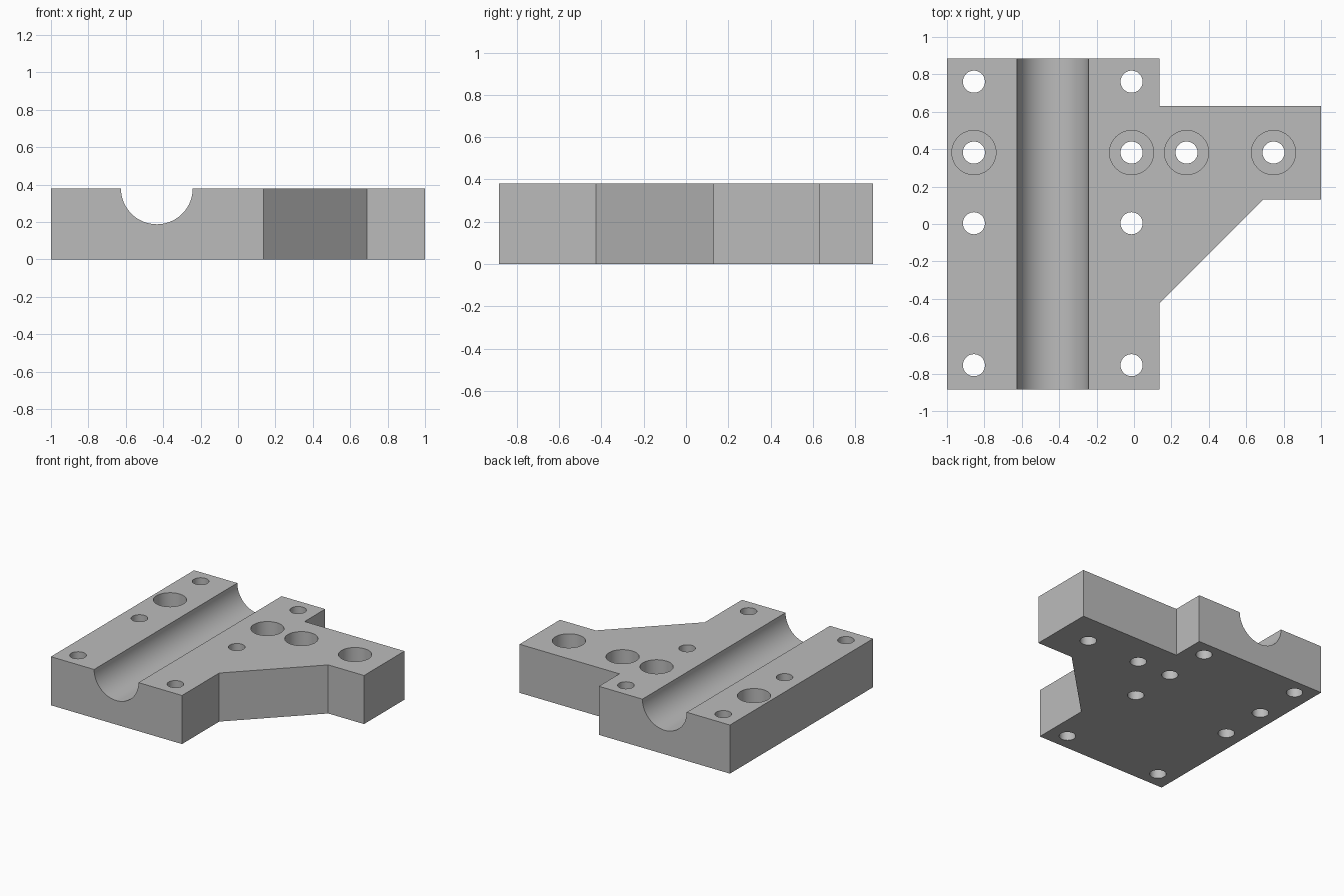
import bpy
import bmesh
from math import radians
from mathutils import Matrix, Vector

if "Cube" in bpy.data.objects:
    bpy.data.objects.remove(bpy.data.objects["Cube"], do_unlink=True)

HEIGHT = 0.38
HOLE_R, BORE_R, BORE_DEPTH = 0.059, 0.118, 0.115
GROOVE_X, GROOVE_R = -0.434, 0.192

grey = bpy.data.materials.new("plain grey")
grey.use_nodes = True
colour = (0.5, 0.5, 0.5, 1)
grey.diffuse_color = colour
grey.node_tree.nodes["Principled BSDF"].inputs["Base Color"].default_value = colour


def make_object(name, bm):
    mesh = bpy.data.meshes.new(name)
    bm.to_mesh(mesh)
    bm.free()
    mesh.materials.append(grey)
    obj = bpy.data.objects.new(name, mesh)
    bpy.context.collection.objects.link(obj)
    return obj


def cut_cylinder(target, centre, radius, length, segments=48, axis="Z"):
    """Subtract one cylinder from the target, then drop the cutter."""
    bm = bmesh.new()
    turn = Matrix.Rotation(radians(90), 4, "X") if axis == "Y" else Matrix()
    bmesh.ops.create_cone(bm, cap_ends=True, segments=segments, radius1=radius,
                          radius2=radius, depth=length,
                          matrix=Matrix.Translation(centre) @ turn)
    cutter = make_object("cutter", bm)
    cutter.hide_render = True
    mod = target.modifiers.new("cut", "BOOLEAN")
    mod.operation = "DIFFERENCE"
    mod.solver = "EXACT"
    mod.object = cutter
    bpy.context.view_layer.objects.active = target
    bpy.ops.object.modifier_apply(modifier=mod.name)
    bpy.data.objects.remove(cutter, do_unlink=True)


# Plate outline with side arm and diagonal gusset, extruded upwards
outline = [(-1, -0.885), (0.135, -0.885), (0.135, -0.425), (0.69, 0.13),
           (1, 0.13), (1, 0.63), (0.135, 0.63), (0.135, 0.885), (-1, 0.885)]
bm = bmesh.new()
base = bm.faces.new([bm.verts.new((x, y, 0)) for x, y in outline])
top = bmesh.ops.extrude_face_region(bm, geom=[base])["geom"]
bmesh.ops.translate(bm, vec=(0, 0, HEIGHT),
                    verts=[v for v in top if isinstance(v, bmesh.types.BMVert)])
bmesh.ops.recalc_face_normals(bm, faces=bm.faces)
plate = make_object("mounting_plate", bm)

# Half-round groove along the plate
cut_cylinder(plate, Vector((GROOVE_X, 0, HEIGHT)), GROOVE_R, 3, 96, "Y")

# Through holes: two columns, plus two on the arm
columns = (-0.856, -0.013)
bore_y = 0.382
bores = [(x, bore_y) for x in columns + (0.281, 0.746)]
plain = [(x, y) for x in columns for y in (0.761, 0.004, -0.755)]
for x, y in bores + plain:
    cut_cylinder(plate, Vector((x, y, HEIGHT / 2)), HOLE_R, 1)

# Counterbores sunk from the top face
for x, y in bores:
    cut_cylinder(plate, Vector((x, y, HEIGHT)), BORE_R, 2 * BORE_DEPTH)

# Smooth the curved walls and keep the edges sharp
bpy.ops.object.select_all(action="DESELECT")
plate.select_set(True)
bpy.context.view_layer.objects.active = plate
bpy.ops.object.shade_smooth_by_angle(angle=radians(30))
